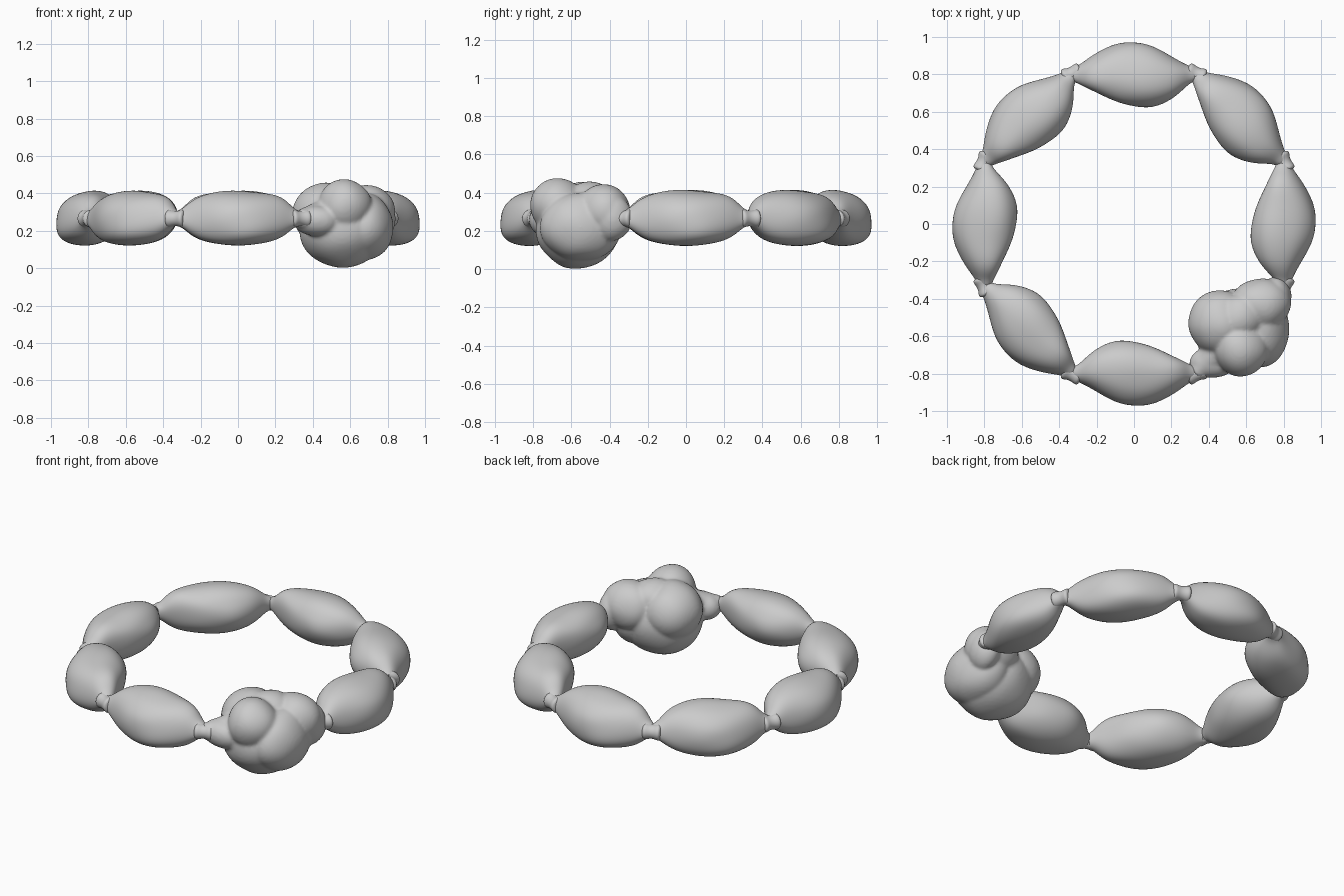
import bpy, bmesh, math
from mathutils import Vector, Matrix, noise

if "Cube" in bpy.data.objects:
    bpy.data.objects.remove(bpy.data.objects["Cube"])

Z0, R_LINK, R_NODE = 0.265, 0.80, 0.865

# Link stations: along, outward, inward, up, down
STATIONS = [(-.345, .03, .03, .035, .035), (-.30, .043, .045, .05, .045),
            (-.26, .062, .085, .088, .08), (-.20, .097, .135, .122, .117),
            (-.10, .158, .183, .148, .143), (0, .182, .182, .148, .148),
            (.10, .172, .15, .140, .139), (.20, .117, .095, .131, .120),
            (.26, .075, .068, .098, .085), (.30, .045, .048, .05, .045),
            (.345, .03, .03, .035, .035)]


def make_mesh(name, bm):
    bmesh.ops.recalc_face_normals(bm, faces=bm.faces)
    for f in bm.faces:
        f.smooth = True
    me = bpy.data.meshes.new(name)
    bm.to_mesh(me)
    bm.free()
    return me


def add_object(name, me):
    ob = bpy.data.objects.new(name, me)
    bpy.context.collection.objects.link(ob)
    return ob


def loft(bm, rings):
    rows = [[bm.verts.new(p) for p in ring] for ring in rings]
    n = len(rows[0])
    for a, b in zip(rows, rows[1:]):
        for i in range(n):
            bm.faces.new((a[i], a[(i + 1) % n], b[(i + 1) % n], b[i]))
    bm.faces.new(rows[0])
    bm.faces.new(rows[-1])


# Link body: x outward, y along the ring, z up
def link_rings(n=20):
    rings = []
    for u, o, i, t, b in STATIONS:
        ring = []
        for k in range(n):
            a = 2 * math.pi * k / n
            c, s = math.cos(a), math.sin(a)
            c = math.copysign(abs(c) ** .93, c)
            s = math.copysign(abs(s) ** .9, s)
            p = Vector((c * (o if c > 0 else i), u, s * (t if s > 0 else b)))
            p.x -= 0.15 * p.z
            lump = noise.noise(Vector((p.x * 9, u * 7, p.z * 9)) + Vector((3, 7, 1)))
            fade = max(0, 1 - (u / .33) ** 2)
            f = 1 + .09 * lump * fade
            ring.append((p.x * f, u, p.z * f))
        rings.append(ring)
    return rings


bm = bmesh.new()
loft(bm, link_rings())
link_mesh = make_mesh("link", bm)

# Flared twist between neighbouring links
bm = bmesh.new()
loft(bm, [[(r * math.cos(k * math.pi / 6), u, r * math.sin(k * math.pi / 6)) for k in range(12)]
          for u, r in [(-.055, .035), (-.042, .054), (-.015, .042), (.015, .042), (.042, .054), (.055, .035)]])
twist_mesh = make_mesh("twist", bm)


def on_ring(angle, radius):
    return Matrix.Rotation(angle, 4, 'Z') @ Matrix.Translation((radius, 0, Z0))


for k in range(8):
    a = math.radians(45 * k)
    twist = add_object(f"twist_{k}", twist_mesh)
    twist.matrix_world = on_ring(a + math.pi / 8, R_NODE)
    twist.modifiers.new("smooth", 'SUBSURF').levels = 2
    if k != 7:
        link = add_object(f"link_{k}", link_mesh)
        link.matrix_world = on_ring(a, R_LINK)
        link.modifiers.new("smooth", 'SUBSURF').levels = 2

# Knotted link: overlapping lobes fused together
LOBES = [((.56, -.565, .212), (.235, .22, .21)),
         ((.46, -.53, .29), (.17, .175, .165)),
         ((.57, -.67, .33), (.145, .145, .145)),
         ((.68, -.43, .30), (.16, .14, .145)),
         ((.675, -.55, .22), (.155, .215, .18)),
         ((.57, -.50, .36), (.12, .12, .10)),
         ((.76, -.39, .265), (.08, .11, .12)),
         ((.42, -.74, .255), (.12, .085, .085))]
bm = bmesh.new()
for c, r in LOBES:
    bmesh.ops.create_icosphere(bm, subdivisions=4, radius=1,
                               matrix=Matrix.Translation(c) @ Matrix.Diagonal((*r, 1)))
for side in (-1, 1):
    # Necks running to the neighbouring twists
    m = (on_ring(math.radians(-45), R_LINK) @ Matrix.Translation((0, side * .235, 0))
         @ Matrix.Rotation(-side * math.pi / 2, 4, 'X'))
    bmesh.ops.create_cone(bm, cap_ends=True, segments=24, radius1=.11, radius2=.042, depth=.2, matrix=m)
for v in bm.verts:
    d = noise.noise(v.co * 7) * .008
    v.co += v.normal * d
knot = add_object("knotted_link", make_mesh("knotted_link", bm))
remesh = knot.modifiers.new("fuse", 'REMESH')
remesh.mode = 'VOXEL'
remesh.voxel_size = .01
remesh.use_smooth_shade = True
soft = knot.modifiers.new("soften", 'SMOOTH')
soft.factor, soft.iterations = .5, 5
